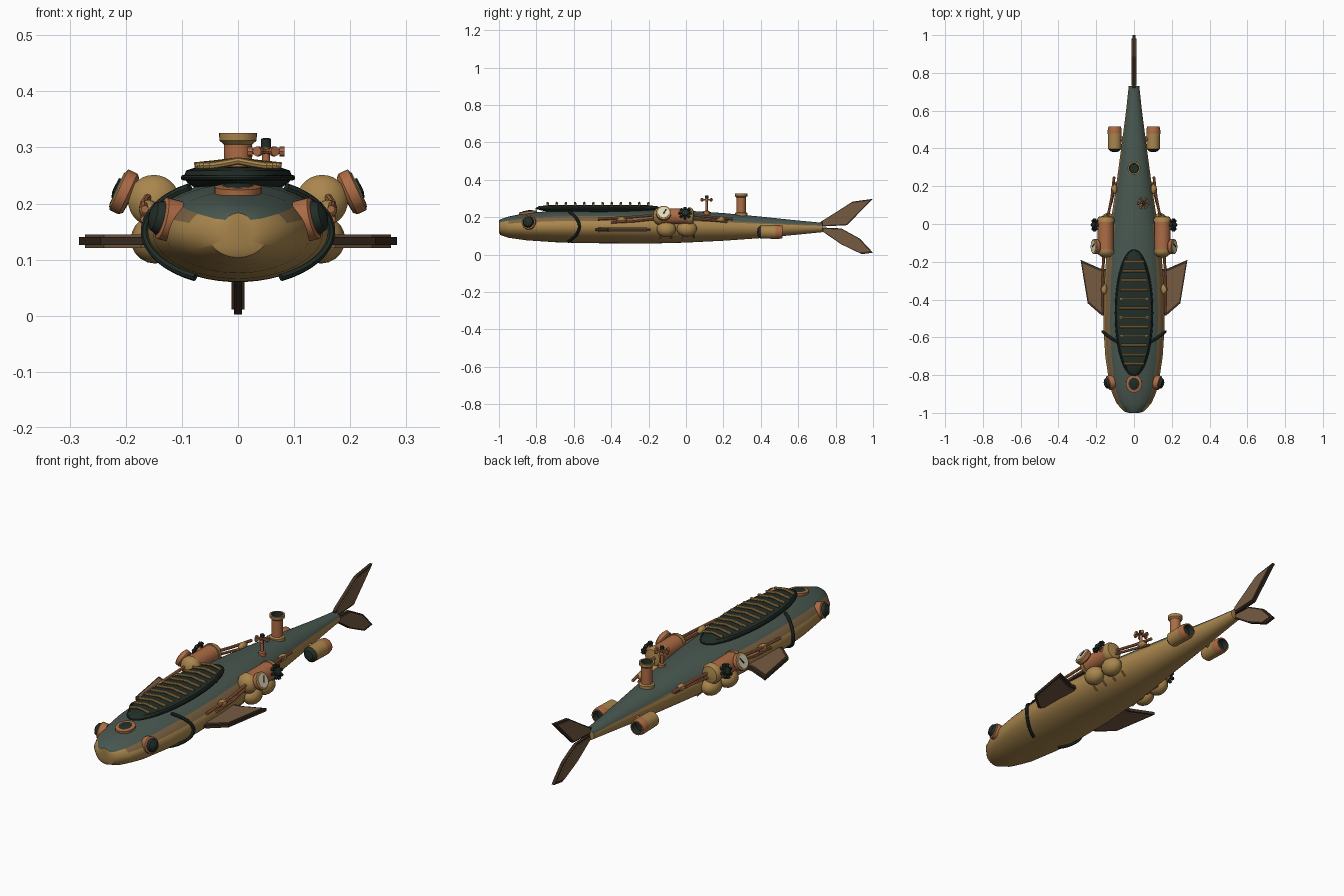
import bpy, bmesh, math
from mathutils import Vector, Matrix

if "Cube" in bpy.data.objects:
    bpy.data.objects.remove(bpy.data.objects["Cube"])

def mat(name, r, g, b):
    m = bpy.data.materials.new(name)
    m.diffuse_color = (r, g, b, 1)
    m.use_nodes = True
    m.node_tree.nodes["Principled BSDF"].inputs["Base Color"].default_value = m.diffuse_color
    return m

BRASS = mat("brass", .40, .24, .075)
COPPER = mat("copper", .42, .15, .06)
GREEN = mat("hull green", .065, .095, .08)
DARK = mat("dark green", .016, .027, .021)
TARNISH = mat("tarnished brass", .20, .125, .055)
FIN = mat("fin brown", .18, .105, .055)
RUST = mat("dark rust", .045, .027, .016)
CREAM = mat("dial cream", .75, .68, .5)

def finish(name, bm, mats, angle=35):
    bmesh.ops.recalc_face_normals(bm, faces=bm.faces)
    me = bpy.data.meshes.new(name)
    bm.to_mesh(me)
    bm.free()
    ob = bpy.data.objects.new(name, me)
    bpy.context.collection.objects.link(ob)
    for m in mats:
        me.materials.append(m)
    bpy.ops.object.select_all(action='DESELECT')
    bpy.context.view_layer.objects.active = ob
    ob.select_set(True)
    if angle:
        bpy.ops.object.shade_smooth_by_angle(angle=math.radians(angle))
    return ob

def loft(bm, rings):
    """Skin a list of closed point rings, capping both ends; returns rows of faces."""
    vs = [[bm.verts.new(p) for p in r] for r in rings]
    n = len(vs[0])
    rows = [[bm.faces.new((a[i], a[(i + 1) % n], b[(i + 1) % n], b[i])) for i in range(n)]
            for a, b in zip(vs, vs[1:])]
    return rows, [bm.faces.new(vs[0]), bm.faces.new(vs[-1])]

def lathe(name, prof, loc, axis, mats, segs=24, scale=(1, 1, 1), pick=None):
    """Turn a (radius, height) profile about an axis; pick gives a material per band."""
    M = (Matrix.Translation(loc) @ Vector(axis).to_track_quat('Z', 'Y').to_matrix().to_4x4()
         @ Matrix.Diagonal((*scale, 1)))
    bm = bmesh.new()
    rings = [[M @ Vector((max(r, .0005) * math.cos(2 * math.pi * i / segs),
                          max(r, .0005) * math.sin(2 * math.pi * i / segs), h))
              for i in range(segs)] for r, h in prof]
    rows, caps = loft(bm, rings)
    if pick:
        for row, k in zip(rows, pick):
            for f in row:
                f.material_index = k
        caps[0].material_index, caps[1].material_index = pick[0], pick[-1]
    return finish(name, bm, mats)

def tube(name, pts, rad, m, cyclic=False):
    cu = bpy.data.curves.new(name, 'CURVE')
    cu.dimensions = '3D'
    cu.bevel_depth, cu.bevel_resolution, cu.use_fill_caps = rad, 2, True
    sp = cu.splines.new('POLY')
    sp.points.add(len(pts) - 1)
    for p, q in zip(sp.points, pts):
        p.co = (*q, 1)
    sp.use_cyclic_u = cyclic
    tmp = bpy.data.objects.new(name, cu)
    bpy.context.collection.objects.link(tmp)
    bm = bmesh.new()
    me = bpy.data.meshes.new_from_object(tmp.evaluated_get(bpy.context.evaluated_depsgraph_get()))
    bm.from_mesh(me)
    bpy.data.objects.remove(tmp)
    for f in bm.faces:
        f.material_index = 0
    return finish(name, bm, [m])

def ball(r, n=10):
    return [(r * math.sin(math.pi * i / n), -r * math.cos(math.pi * i / n)) for i in range(n + 1)]

def plate(name, pts, normal, thick, m, shrink=1.0):
    c = sum((Vector(p) for p in pts), Vector()) / len(pts)
    n = Vector(normal) * thick / 2
    ring = [c + (Vector(p) - c) * shrink for p in pts]
    bm = bmesh.new()
    loft(bm, [[p - n for p in ring], [p + n for p in ring]])
    return finish(name, bm, [m], 0)

def fin(name, pts, normal):
    # dark core, brown skins and thin ribs fanning from the root
    plate(name + "_core", pts, normal, .014, RUST)
    plate(name + "_skin", pts, normal, .024, FIN, .88)

# hull: stations of (y, half width, top z, bottom z)
ST = [(-1, .028, .183, .118), (-.992, .053, .189, .104), (-.95, .092, .203, .09),
      (-.9, .114, .213, .083), (-.85, .13, .222, .076), (-.7, .152, .235, .066),
      (-.55, .162, .24, .061), (-.35, .16, .24, .06), (-.15, .145, .24, .06),
      (0, .125, .235, .064), (.2, .095, .222, .074), (.4, .068, .203, .088),
      (.6, .042, .182, .107), (.73, .028, .17, .12)]

def hull_at(y):
    for a, b in zip(ST, ST[1:]):
        if a[0] <= y <= b[0]:
            t = (y - a[0]) / (b[0] - a[0])
            return [p + (q - p) * t for p, q in zip(a, b)]

def hull_pt(y, ang, grow=0.0):
    _, w, t, b = hull_at(y)
    return Vector(((w + grow) * math.cos(ang), y, (t + b) / 2 + ((t - b) / 2 + grow) * math.sin(ang)))

bm = bmesh.new()
N = 56
rows, caps = loft(bm, [[hull_pt(s[0], 2 * math.pi * i / N) for i in range(N)] for s in ST])
for k, row in enumerate(rows):
    for i, f in enumerate(row):
        s = math.sin(2 * math.pi * (i + .5) / N)
        top = .62 if ST[k][0] < -.1 else .45
        f.material_index = 1 if s > top else 2 if s > .36 and ST[k][0] > -.96 else 0
finish("hull", bm, [BRASS, GREEN, TARNISH])

# dorsal canopy with chevron ribs
lathe("dorsal_canopy", [(0, -.03), (.8, -.022), (.95, -.012), (1, 0), (.96, .009), (.8, .014), (0, .016)],
      (0, -.47, .25), (0, 0, 1), [DARK], 48, (.096, .33, 1))
tube("canopy_rim", [(.097 * math.cos(a), -.47 + .331 * math.sin(a), .246)
                    for a in [math.pi * i / 24 for i in range(48)]], .005, DARK, True)
for i in range(12):
    y = -.74 + i * .049
    w = .078 * math.sqrt(1 - ((y + .47) / .36) ** 2)
    tube("canopy_rib", [(-w, y, .267), (-w * .5, y, .271), (0, y, .276), (w * .5, y, .271), (w, y, .267)],
         .0065, BRASS)

# top porthole on the nose
pn = (0, -.12, 1)
lathe("nose_porthole_ring", [(.026, -.01), (.042, -.01), (.042, .008), (.033, .01)],
      (0, -.845, .222), pn, [COPPER], 28, (1, 1.15, 1))
lathe("nose_porthole_glass", [(.034, -.01), (.034, .008), (.02, .013), (0, .015)],
      (0, -.845, .222), pn, [DARK], 28, (1, 1.15, 1))

# chimney
lathe("chimney", [(.034, .2), (.034, .222), (.025, .226), (.025, .305), (.033, .312), (.034, .326),
                  (.026, .326), (.024, .30), (0, .30)],
      (0, .295, 0), (0, 0, 1), [COPPER, BRASS, DARK], 24, pick=[1, 1, 0, 1, 1, 1, 2, 2])

# deck valve wheel
V = Vector((.05, .11, 0))
lathe("deck_valve_stem", [(.016, .21), (.016, .232), (.007, .235), (.007, .305)], V, (0, 0, 1), [COPPER], 12)
lathe("deck_valve_knob", [(.009, .3), (.009, .315), (.004, .317)], V, (0, 0, 1), [DARK], 12)
for i in range(6):
    d = Vector((math.cos(i * math.pi / 3), math.sin(i * math.pi / 3), 0))
    lathe("deck_valve_spoke", [(.005, 0), (.005, .024), (.009, .024), (.009, .033)],
          V + Vector((0, 0, .293)), d, [COPPER], 8)

# tail lobes
fin("tail_upper", [(0, .72, .175), (0, .80, .225), (0, .89, .283), (0, 1, .298), (0, .86, .157), (0, .72, .15)],
    (1, 0, 0))
fin("tail_lower", [(0, .72, .145), (0, .83, .14), (0, .93, .085), (0, 1, .01), (0, .94, .002),
                   (0, .83, .055), (0, .72, .13)], (1, 0, 0))

for s in (-1, 1):
    # pectoral fins
    fin("pectoral_fin", [(s * .283, -.19, .133), (s * .18, -.235, .133), (s * .14, -.24, .133),
                         (s * .145, -.48, .133), (s * .17, -.485, .133), (s * .245, -.42, .133)], (0, 0, 1))

    # eyes
    e, ax = Vector((s * .128, -.84, .172)), (s, -.25, .25)
    lathe("eye_ring", [(.02, -.02), (.038, -.02), (.038, .008), (.03, .012)], e, ax, [COPPER])
    lathe("eye_glass", [(.031, -.01), (.031, .012), (.025, .024), (.012, .03), (0, .032)], e, ax, [DARK])

    # gill band
    gill = []
    for i in range(17):
        t = math.radians(-62 + i * 7.5)
        p = hull_pt(-.57 - .075 * math.sin(t) ** 2, t, .005)
        gill.append((s * p.x, p.y, p.z))
    tube("gill_band", gill, .008, DARK)

    # side engine drum with brass end caps
    E = Vector((s * .15, -.06, .205))
    lathe("engine_drum", [(0, -.118), (.025, -.113), (.04, -.1), (.046, -.09), (.046, -.075), (.042, -.075),
                          (.042, .07), (.046, .07), (.046, .085), (.038, .098), (0, .105)],
          E, (0, 1, 0), [BRASS, COPPER], 28, pick=[0, 0, 0, 0, 0, 1, 0, 0, 0, 0])

    # lower tanks
    lathe("tank_front", ball(.043), (s * .148, -.105, .136), (0, 1, 0), [BRASS], 20, (1, 1, 1.2))
    lathe("tank_rear", ball(.043), (s * .138, .005, .138), (0, 1, 0), [BRASS], 20, (1, 1, 1.25))
    for y in (-.14, -.08, -.02, .04):
        p = hull_pt(y, -.75)
        tube("tank_pipe", [(s * p.x, y, p.z - .002), (s * (p.x + .02), y, p.z + .02)], .005, COPPER)

    # pressure gauge with dial and needle
    out = Vector((s * .9, 0, .42)).normalized()
    up = Vector((-s * .42, 0, .9)).normalized()
    G = Vector((s * .196, -.12, .217))
    lathe("gauge_case", [(.015, -.04), (.015, -.008), (.034, -.006), (.04, 0), (.04, .018), (.032, .021), (0, .018)],
          G, out, [COPPER, BRASS], pick=[1, 1, 0, 0, 1, 1])
    lathe("gauge_dial", [(.031, .018), (.031, .0225), (0, .0225)], G, out, [CREAM])
    c = G + out * .024
    tube("gauge_needle", [c - up * .008, c + up * .018 + Vector((0, .014, 0))], .0028, DARK)

    # engine valve wheel
    W = Vector((s * .205, -.005, .22))
    lathe("engine_valve_hub", [(.012, -.03), (.012, 0), (.018, 0), (.018, .014), (.008, .018)],
          W, out, [COPPER, DARK], 16, pick=[0, 0, 1, 1])
    for i in range(8):
        a = i * math.pi / 4
        lathe("engine_valve_spoke", [(.004, 0), (.004, .022), (.008, .022), (.008, .034)], W + out * .004,
              up * math.cos(a) + Vector((0, math.sin(a), 0)), [DARK], 8)

    # copper side pipes with brass clamps
    tube("front_pipe_upper", [(s * .166, -.47, .19), (s * .168, -.3, .2), (s * .16, -.15, .212)], .007, COPPER)
    tube("front_pipe_lower", [(s * .168, -.4, .172), (s * .168, -.28, .178), (s * .155, -.15, .192)], .006, COPPER)
    tube("rear_pipe_upper", [(s * .14, .03, .21), (s * .118, .14, .2), (s * .105, .25, .19)], .007, COPPER)
    tube("rear_pipe_lower", [(s * .145, .03, .19), (s * .118, .12, .185), (s * .095, .22, .175)], .006, COPPER)
    lathe("front_pipe_clamp", ball(.017), (s * .16, -.345, .19), (0, 1, 0), [BRASS], 14, (1, 1, 1.7))
    lathe("rear_pipe_clamp", ball(.016), (s * .105, .185, .19), (0, 1, 0), [BRASS], 14, (1, 1, 1.7))

    # rear thrusters
    lathe("thruster", [(0, -.068), (.022, -.064), (.033, -.052), (.035, -.05), (.037, .03), (.037, .05),
                       (.033, .068), (.027, .068), (.024, .04), (0, .04)],
          (s * .102, .448, .121), (0, 1, 0), [BRASS, DARK, COPPER], 24, pick=[1, 1, 1, 0, 2, 2, 2, 1, 1])
    tube("thruster_strut", [(s * .04, .45, .14), (s * .09, .45, .125)], .012, BRASS)
